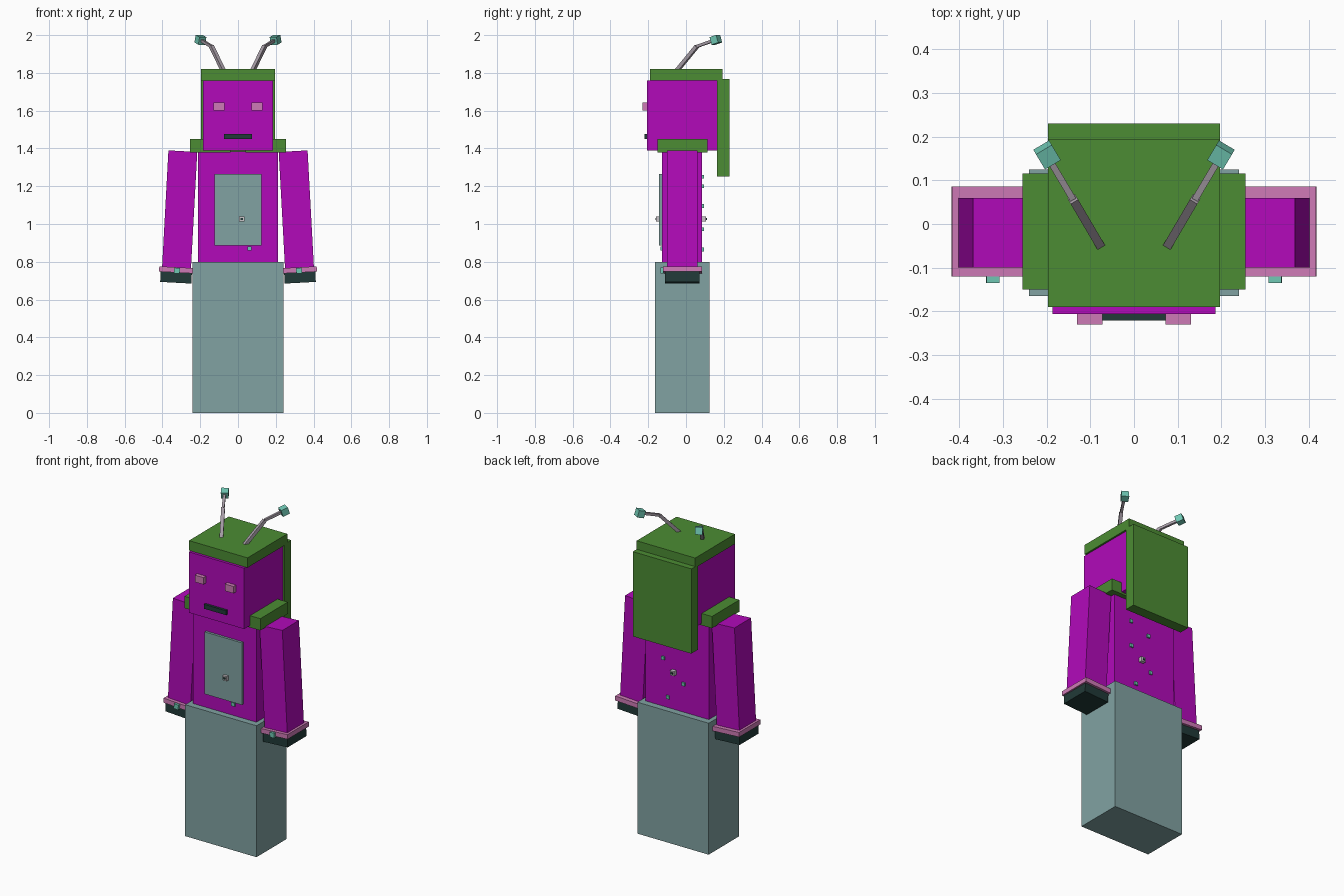
import bpy, bmesh, math
from mathutils import Vector, Matrix

if "Cube" in bpy.data.objects:
    bpy.data.objects.remove(bpy.data.objects["Cube"])


def material(name, r, g, b):
    lin = [((c / 255 + 0.055) / 1.055) ** 2.4 if c > 10 else c / 255 / 12.92 for c in (r, g, b)]
    m = bpy.data.materials.new(name)
    m.diffuse_color = (*lin, 1)
    m.use_nodes = True
    m.node_tree.nodes["Principled BSDF"].inputs["Base Color"].default_value = m.diffuse_color
    return m


PURPLE = material("purple", 178, 10, 186)
GREEN = material("green", 76, 140, 51)
SLATE = material("slate", 129, 162, 162)
PINK = material("pink", 206, 122, 182)
DARK = material("dark", 33, 58, 56)
TEAL = material("teal", 112, 200, 180)
GREY = material("grey", 165, 155, 165)
SILVER = material("silver", 200, 196, 200)


def box(name, center, size, mat, rot=None):
    """Box with an optional rotation (3x3 matrix)."""
    bm = bmesh.new()
    bmesh.ops.create_cube(bm, size=1)
    m = Matrix.Diagonal((*size, 1))
    if rot is not None:
        m = rot.to_4x4() @ m
    bmesh.ops.transform(bm, matrix=m, verts=bm.verts)
    me = bpy.data.meshes.new(name)
    bm.to_mesh(me)
    bm.free()
    me.materials.append(mat)
    ob = bpy.data.objects.new(name, me)
    ob.location = center
    bpy.context.collection.objects.link(ob)
    return ob


def span(name, x, y, z, mat):
    """Axis-aligned box from min/max pairs."""
    pairs = (x, y, z)
    return box(name, [(a + b) / 2 for a, b in pairs], [b - a for a, b in pairs], mat)


def rod(name, a, b, thick, mat):
    """Square rod between two points."""
    a, b = Vector(a), Vector(b)
    rot = (b - a).to_track_quat('Z', 'Y').to_matrix()
    box(name, (a + b) / 2, (thick, thick, (b - a).length), mat, rot)
    return rot


# Body
span("skirt", (-0.24, 0.24), (-0.165, 0.125), (0, 0.8), SLATE)
span("torso", (-0.213, 0.213), (-0.127, 0.085), (0.79, 1.385), PURPLE)
span("chest_panel", (-0.125, 0.125), (-0.142, -0.12), (0.887, 1.265), SLATE)

# Head, hair and face
span("head", (-0.186, 0.186), (-0.206, 0.168), (1.39, 1.76), PURPLE)
span("hair_top", (-0.197, 0.197), (-0.19, 0.193), (1.76, 1.82), GREEN)
span("hair_back", (-0.197, 0.197), (0.165, 0.23), (1.252, 1.768), GREEN)
span("mouth", (-0.075, 0.075), (-0.221, -0.2), (1.45, 1.477), DARK)

# Paired parts
for side, s in (("left", -1), ("right", 1)):
    box(side + "_eye", (s * 0.101, -0.215, 1.622), (0.058, 0.03, 0.042), PINK)
    box(side + "_shoulder", (s * 0.1475, -0.0175, 1.414), (0.215, 0.265, 0.072), GREEN)

    # Sleeve, cuff and hand follow one tilted axis
    tilt = Matrix.Rotation(-s * 0.054, 3, 'Y')

    def along(d, y):
        return (s * (0.292 + 0.054 * d), y, 1.386 - d)

    box(side + "_arm", along(0.313, -0.02), (0.153, 0.16, 0.626), PURPLE, tilt)
    box(side + "_cuff", along(0.629, -0.0175), (0.183, 0.206, 0.028), PINK, tilt)
    box(side + "_hand", along(0.665, -0.02), (0.165, 0.182, 0.064), DARK, tilt)
    box(side + "_cuff_gem", (s * 0.323, -0.126, 0.753), (0.03, 0.018, 0.03), TEAL, tilt)

    # Antenna
    base = (s * 0.077, -0.05, 1.81)
    bend = (s * 0.14, 0.057, 1.94)
    tip = (s * 0.197, 0.153, 1.974)
    rod(side + "_antenna_lower", base, bend, 0.02, GREY)
    rot = rod(side + "_antenna_upper", bend, tip, 0.015, GREY)
    box(side + "_antenna_tip", (s * 0.199, 0.158, 1.975), (0.042, 0.042, 0.042), TEAL, rot)

# Knobs on the chest panel and the back
for name, y, d in (("front", -0.147, -1), ("back", 0.095, 1)):
    box(name + "_knob", (0.02, y, 1.027), (0.028, 0.024, 0.028), SILVER)
    box(name + "_knob_center", (0.02, y + d * 0.012, 1.027), (0.012, 0.006, 0.012), DARK)

# Small studs
box("front_stud", (0.06, -0.129, 0.87), (0.022, 0.014, 0.022), TEAL)
for i, (x, z) in enumerate(((0.095, 1.25), (-0.03, 1.2), (0.092, 1.095),
                            (-0.045, 0.972), (0.06, 0.865))):
    box(f"back_stud_{i + 1}", (x, 0.087, z), (0.02, 0.014, 0.02), TEAL)
